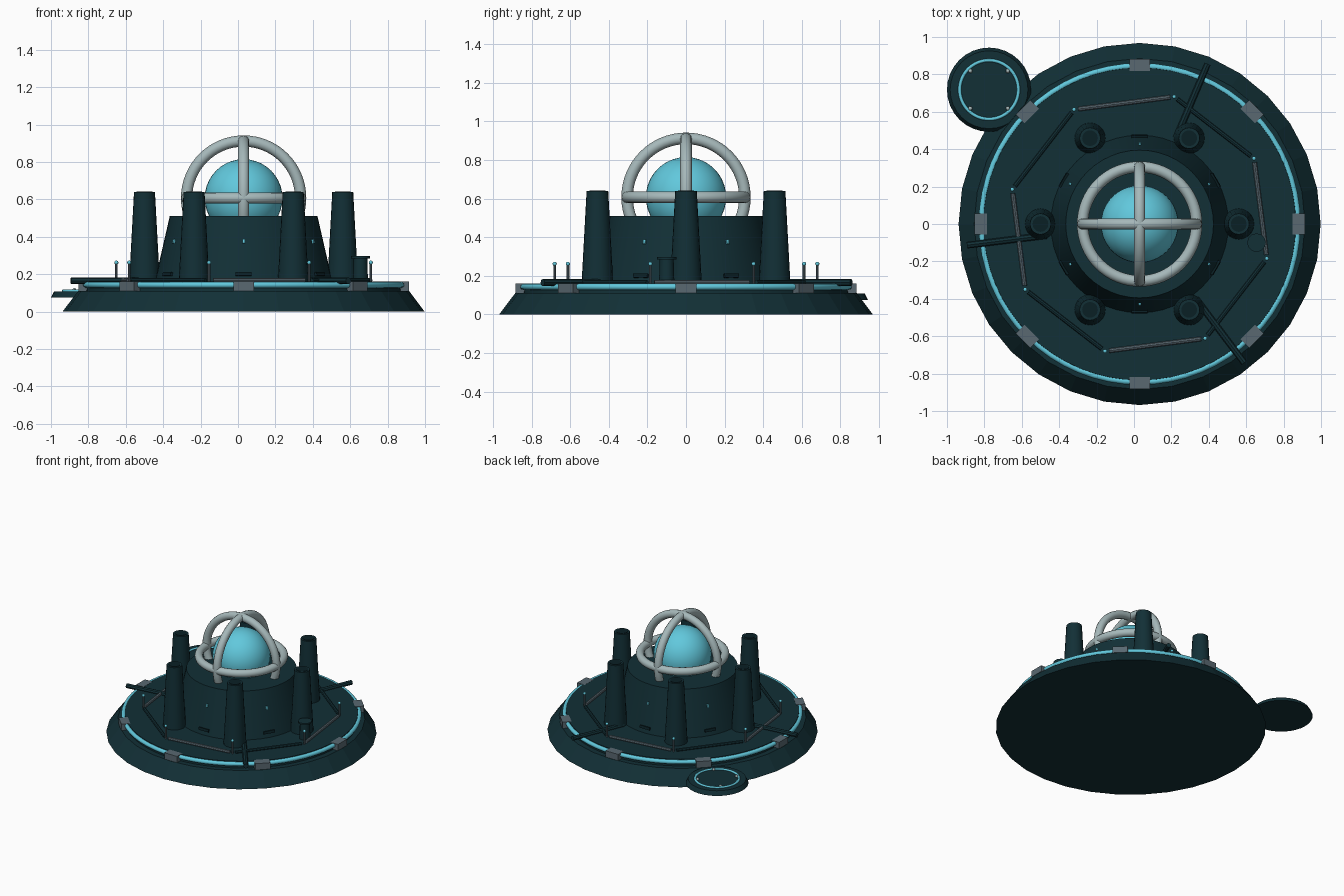
import bpy, math
from mathutils import Vector

if "Cube" in bpy.data.objects:
    bpy.data.objects.remove(bpy.data.objects["Cube"])

CX = 0.03      # axis of the main building
DECK = 0.16    # deck height


def material(name, rgb):
    m = bpy.data.materials.new(name)
    m.use_nodes = True
    m.diffuse_color = (*rgb, 1)
    m.node_tree.nodes["Principled BSDF"].inputs["Base Color"].default_value = (*rgb, 1)
    return m


HULL = material("dark teal", (0.006, 0.029, 0.037))
GLOW = material("glowing cyan", (0.12, 0.58, 0.72))
PALE = material("pale grey", (0.38, 0.48, 0.49))
STEEL = material("steel grey", (0.10, 0.14, 0.165))
VENT = material("vent black", (0.003, 0.014, 0.018))


def finish(name, mat, smooth=False):
    o = bpy.context.object
    o.name = name
    o.data.materials.append(mat)
    if smooth:
        bpy.ops.object.shade_smooth_by_angle(angle=math.radians(35))
    return o


def cone(name, mat, x, y, z0, z1, r0, r1, sides=16, smooth=True):
    bpy.ops.mesh.primitive_cone_add(vertices=sides, radius1=r0, radius2=r1,
                                    depth=z1 - z0, location=(x, y, (z0 + z1) / 2))
    return finish(name, mat, smooth)


def box(name, mat, loc, size, yaw=0, tilt=0):
    bpy.ops.mesh.primitive_cube_add(size=1, location=loc, rotation=(0, tilt, yaw))
    o = finish(name, mat)
    o.scale = size
    return o


def ring(name, mat, loc, r, tube, rot=(0, 0, 0), steps=64):
    bpy.ops.mesh.primitive_torus_add(major_radius=r, minor_radius=tube, location=loc,
                                     rotation=rot, major_segments=steps, minor_segments=12)
    return finish(name, mat, True)


def ball(name, mat, loc, r, seg=12):
    bpy.ops.mesh.primitive_uv_sphere_add(radius=r, location=loc, segments=seg,
                                         ring_count=seg // 2)
    return finish(name, mat, True)


def rod(name, mat, a, b, r):
    a, b = Vector(a), Vector(b)
    d = b - a
    bpy.ops.mesh.primitive_cylinder_add(vertices=8, radius=r, depth=d.length,
                                        location=(a + b) / 2)
    bpy.context.object.rotation_euler = d.to_track_quat("Z", "Y").to_euler()
    return finish(name, mat, True)


def polar(r, deg, z):
    t = math.radians(deg)
    return (CX + r * math.cos(t), r * math.sin(t), z)


# Base and deck
cone("base", HULL, CX, 0, 0, 0.11, 0.968, 0.885, 32, False)
cone("deck", HULL, CX, 0, 0.11, DECK, 0.842, 0.835, 64)
ring("deck_light_ring", GLOW, (CX, 0, 0.143), 0.845, 0.016)
for i in range(8):
    a = i * 45
    box("ring_clamp", STEEL, polar(0.85, a, 0.136), (0.066, 0.11, 0.05), math.radians(a))

# Central drum with lights and vents on its sloping wall
R0, R1, TOP = 0.475, 0.395, 0.51
cone("drum", HULL, CX, 0, DECK, TOP, R0, R1, 48)
slope = math.atan((R0 - R1) / (TOP - DECK))


def wall(z):
    return R0 + (R1 - R0) * (z - DECK) / (TOP - DECK)


for i in range(6):
    a = 30 + 60 * i
    box("drum_light", GLOW, polar(wall(0.375), a, 0.375), (0.018, 0.014, 0.022),
        math.radians(a), -slope)
    box("drum_vent", VENT, polar(wall(0.2), a, 0.2), (0.02, 0.085, 0.02),
        math.radians(a), -slope)

# Towers
for i in range(6):
    x, y, _ = polar(0.53, i * 60, 0)
    cone("tower", HULL, x, y, DECK, 0.64, 0.082, 0.056, 20)
    cone("tower_opening", VENT, x, y, 0.64, 0.643, 0.042, 0.042, 20)

# Energy sphere and its cage
core = (CX, 0, 0.607)
ball("energy_sphere", GLOW, core, 0.208, 40)
ring("cage_belt", PALE, core, 0.305, 0.03)
for yaw in (0, math.pi / 2):
    ring("cage_arch", PALE, core, 0.305, 0.03, (math.pi / 2, 0, yaw))

# Fence posts joined by rails, alternating dark and steel
for i in range(8):
    a = 29.8 + 45 * i
    post, nxt = Vector(polar(0.705, a, 0)), Vector(polar(0.705, a + 45, 0))
    rod("fence_post", STEEL, post + Vector((0, 0, DECK)), post + Vector((0, 0, 0.26)), 0.007)
    ball("post_light", GLOW, post + Vector((0, 0, 0.262)), 0.011)
    lift = Vector((0, 0, 0.167))
    rod("fence_rail", HULL if i % 2 == 0 else STEEL, post.lerp(nxt, 0.04) + lift,
        post.lerp(nxt, 0.96) + lift, 0.012)

# Outward pointing booms
for a in (67, 187, 307):
    rod("boom", HULL, polar(0.5, a, 0.165), polar(0.93, a, 0.165), 0.018)

# Small turret
cone("turret", HULL, 0.655, -0.1, DECK, 0.285, 0.04, 0.036, 12)
cone("turret_cap", HULL, 0.655, -0.1, 0.285, 0.297, 0.05, 0.05, 12)

# Landing pad
PX, PY = -0.775, 0.718
cone("landing_pad", HULL, PX, PY, 0.075, 0.108, 0.225, 0.208, 32)
ring("pad_light_ring", GLOW, (PX, PY, 0.11), 0.157, 0.009)
for sx in (-1, 1):
    for sy in (-1, 1):
        ball("pad_lamp", PALE, (PX + sx * 0.1, PY + sy * 0.1, 0.115), 0.011)
